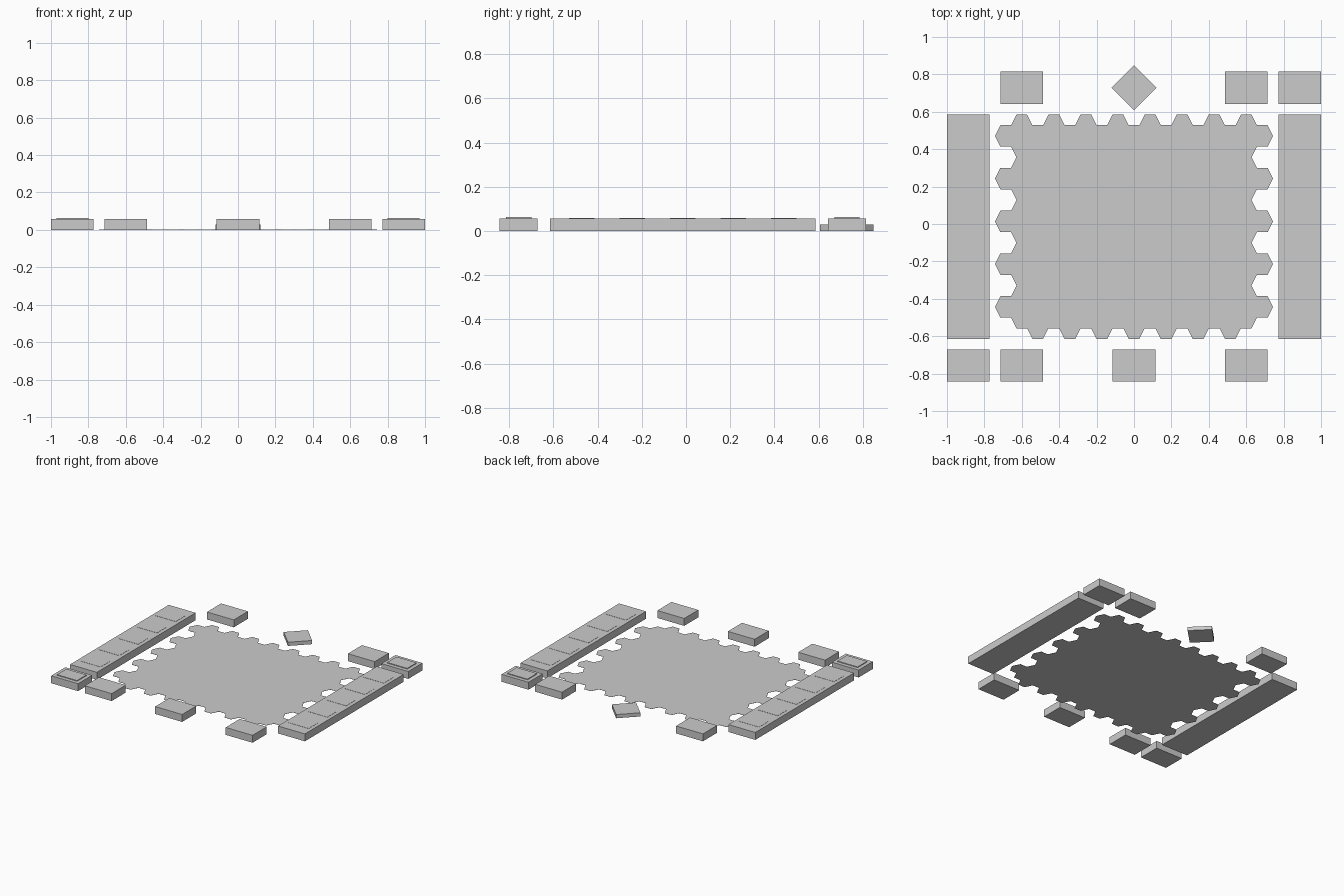
import bpy, bmesh
from math import radians
from mathutils import Matrix, Vector

if "Cube" in bpy.data.objects:
    bpy.data.objects.remove(bpy.data.objects["Cube"])

U = 0.1143        # one hex cell (width and height)
YC = -0.0145      # centre line of the play area
BOARD_H = U / 2
TILE_H = 0.001


def add_box(name, x, y, z, size, turn=0):
    """Box resting on height z, centred on x, y."""
    bm = bmesh.new()
    bmesh.ops.create_cube(bm, size=1)
    bmesh.ops.scale(bm, vec=size, verts=bm.verts)
    bmesh.ops.translate(bm, vec=(0, 0, size[2] / 2), verts=bm.verts)
    mesh = bpy.data.meshes.new(name)
    bm.to_mesh(mesh)
    bm.free()
    obj = bpy.data.objects.new(name, mesh)
    obj.location = (x, y, z)
    obj.rotation_euler.z = turn
    bpy.context.collection.objects.link(obj)
    return obj


# Hex field: 17 staggered columns of flat-topped thin tiles
bm = bmesh.new()
corners = [(0.5, 0), (0.25, 0.5), (-0.25, 0.5), (-0.5, 0), (-0.25, -0.5), (0.25, -0.5)]
for col in range(-8, 9):
    top = YC + U * (4.75 if col % 2 else 4.25)
    rows = range(0, 10, 2) if abs(col) == 8 else range(10)   # outer columns skip every other tile
    for row in rows:
        x, y = col * 0.75 * U, top - row * U
        low = [bm.verts.new((x + a * U, y + b * U, 0)) for a, b in corners]
        high = [bm.verts.new((v.co.x, v.co.y, TILE_H)) for v in low]
        bm.faces.new(low[::-1])
        bm.faces.new(high)
        for i in range(6):
            j = (i + 1) % 6
            bm.faces.new((low[i], low[j], high[j], high[i]))
mesh = bpy.data.meshes.new("hex_field")
bm.to_mesh(mesh)
bm.free()
bpy.context.collection.objects.link(bpy.data.objects.new("hex_field", mesh))

# Side boards with five card slots each
for side, s in (("left", -1), ("right", 1)):
    x = s * (1 - U)
    add_box(f"{side}_board", x, YC, 0, (2 * U, 10.5 * U, BOARD_H))
    for i in range(-2, 3):
        add_box(f"{side}_card_slot", x, YC + i * 2 * U, BOARD_H, (1.5 * U, U, 0.0015))

# Small blocks along the front and back edges
block = (2 * U, 1.5 * U, BOARD_H)
back, front = YC + 6.5 * U, YC - 6.5 * U
for x in (-0.6, 0.6):
    add_box("back_block", x, back, 0, block)
for x in (-0.6, 0, 0.6):
    add_box("front_block", x, front, 0, block)

# Deck blocks on opposite corners, each with a card stack
for s, y in ((-1, front), (1, back)):
    x = s * (1 - U)
    add_box("deck_block", x, y, 0, block)
    add_box("card_stack", x, y, BOARD_H, (1.5 * U, U, 0.006))

# Low square turned on its corner
add_box("diamond_block", 0, back, 0, (1.5 * U, 1.5 * U, U / 4), radians(45))
